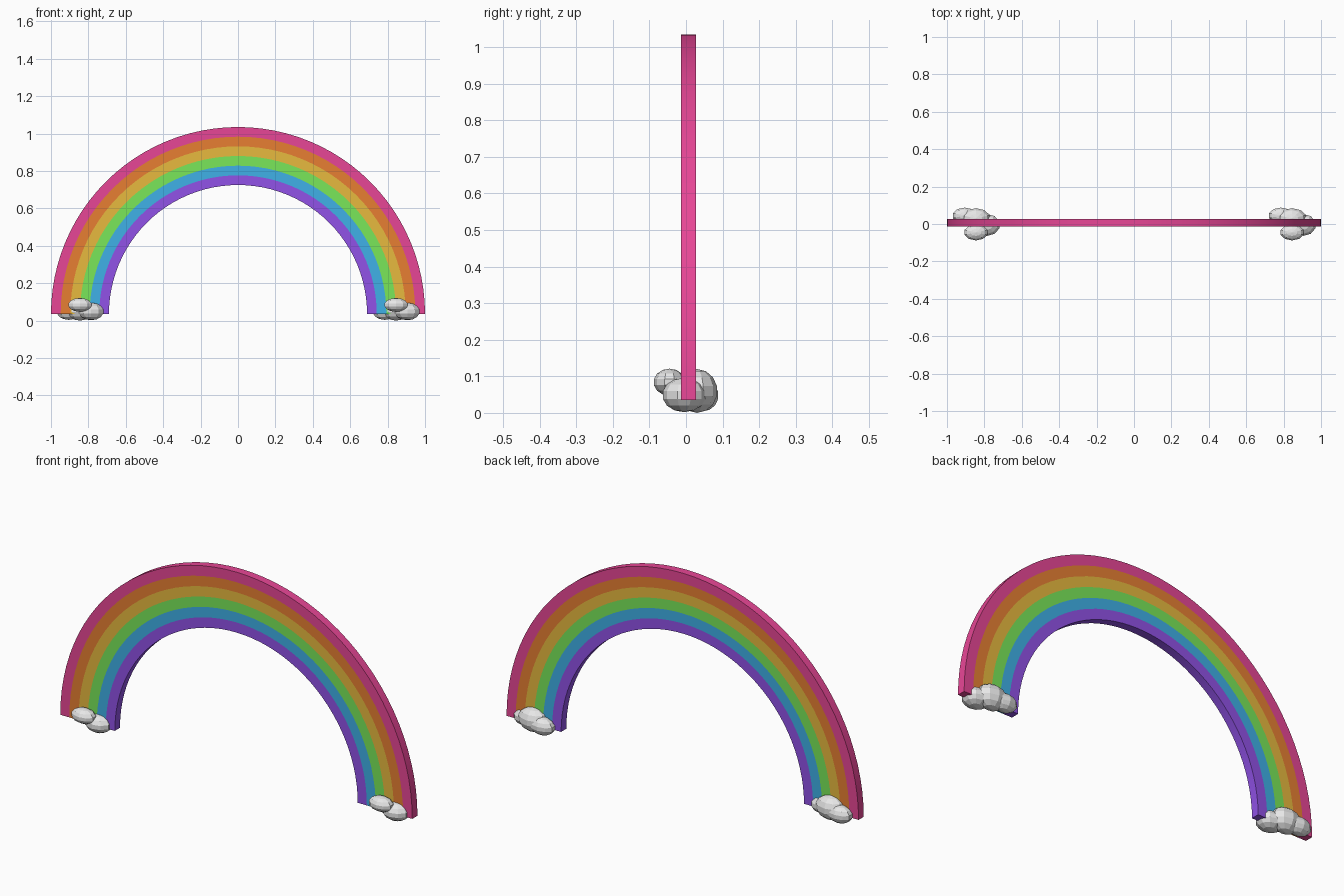
import bpy, bmesh, math

cube = bpy.data.objects.get("Cube")
if cube:
    bpy.data.objects.remove(cube, do_unlink=True)


def to_linear(c):
    c /= 255
    return c / 12.92 if c <= 0.04045 else ((c + 0.055) / 1.055) ** 2.4


def make_material(name, rgb):
    color = tuple(to_linear(c) for c in rgb) + (1.0,)
    mat = bpy.data.materials.new(name)
    mat.use_nodes = True
    mat.diffuse_color = color
    mat.node_tree.nodes["Principled BSDF"].inputs["Base Color"].default_value = color
    return mat


def make_object(name, bm, materials):
    bmesh.ops.recalc_face_normals(bm, faces=bm.faces[:])
    mesh = bpy.data.meshes.new(name)
    bm.to_mesh(mesh)
    bm.free()
    for mat in materials:
        mesh.materials.append(mat)
    obj = bpy.data.objects.new(name, mesh)
    bpy.context.collection.objects.link(obj)
    return obj


# Band colours, from the outside in
bands = [make_material(n, c) for n, c in (
    ("pink", (236, 72, 153)),
    ("orange", (236, 130, 52)),
    ("yellow", (236, 190, 64)),
    ("green", (124, 236, 92)),
    ("blue", (66, 184, 240)),
    ("purple", (148, 84, 236)),
)]
cloud_white = make_material("cloud white", (232, 232, 232))

# Rainbow arch: half ring of six bands
OUTER, INNER, BASE = 1.0, 0.69, 0.035
FRONT, BACK, STEPS = -0.014, 0.028, 48
count = len(bands)
bm = bmesh.new()
grid = []
for i in range(STEPS + 1):
    a = math.pi * i / STEPS
    row = []
    for j in range(count + 1):
        r = OUTER + (INNER - OUTER) * j / count
        row.append([bm.verts.new((r * math.cos(a), y, BASE + r * math.sin(a)))
                    for y in (FRONT, BACK)])
    grid.append(row)


def add_face(band, *verts):
    bm.faces.new(verts).material_index = band


for p, q in zip(grid, grid[1:]):
    for j in range(count):
        for s in (0, 1):
            add_face(j, p[j][s], p[j + 1][s], q[j + 1][s], q[j][s])
    for j, band in ((0, 0), (count, count - 1)):
        add_face(band, p[j][0], p[j][1], q[j][1], q[j][0])
for row in (grid[0], grid[-1]):
    for j in range(count):
        add_face(j, row[j][0], row[j][1], row[j + 1][1], row[j + 1][0])
arch = make_object("rainbow_arch", bm, bands)
bpy.context.view_layer.objects.active = arch
arch.select_set(True)
bpy.ops.object.shade_smooth_by_angle(angle=math.radians(30))

# Cloud puffs: centre offset and radii
puffs = [
    ((0.0, -0.045, 0.084), (0.066, 0.044, 0.037)),
    ((0.0, 0.030, 0.060), (0.080, 0.056, 0.060)),
    ((0.060, -0.005, 0.049), (0.070, 0.060, 0.047)),
    ((-0.060, 0.045, 0.048), (0.068, 0.044, 0.044)),
]
for name, x in (("right_cloud", -0.845), ("left_cloud", 0.845)):
    bm = bmesh.new()
    for (dx, y, z), radii in puffs:
        puff = bmesh.ops.create_uvsphere(bm, u_segments=10, v_segments=7, radius=1)["verts"]
        bmesh.ops.scale(bm, vec=radii, verts=puff)
        bmesh.ops.translate(bm, vec=(x + dx, y, z), verts=puff)
    make_object(name, bm, [cloud_white])
